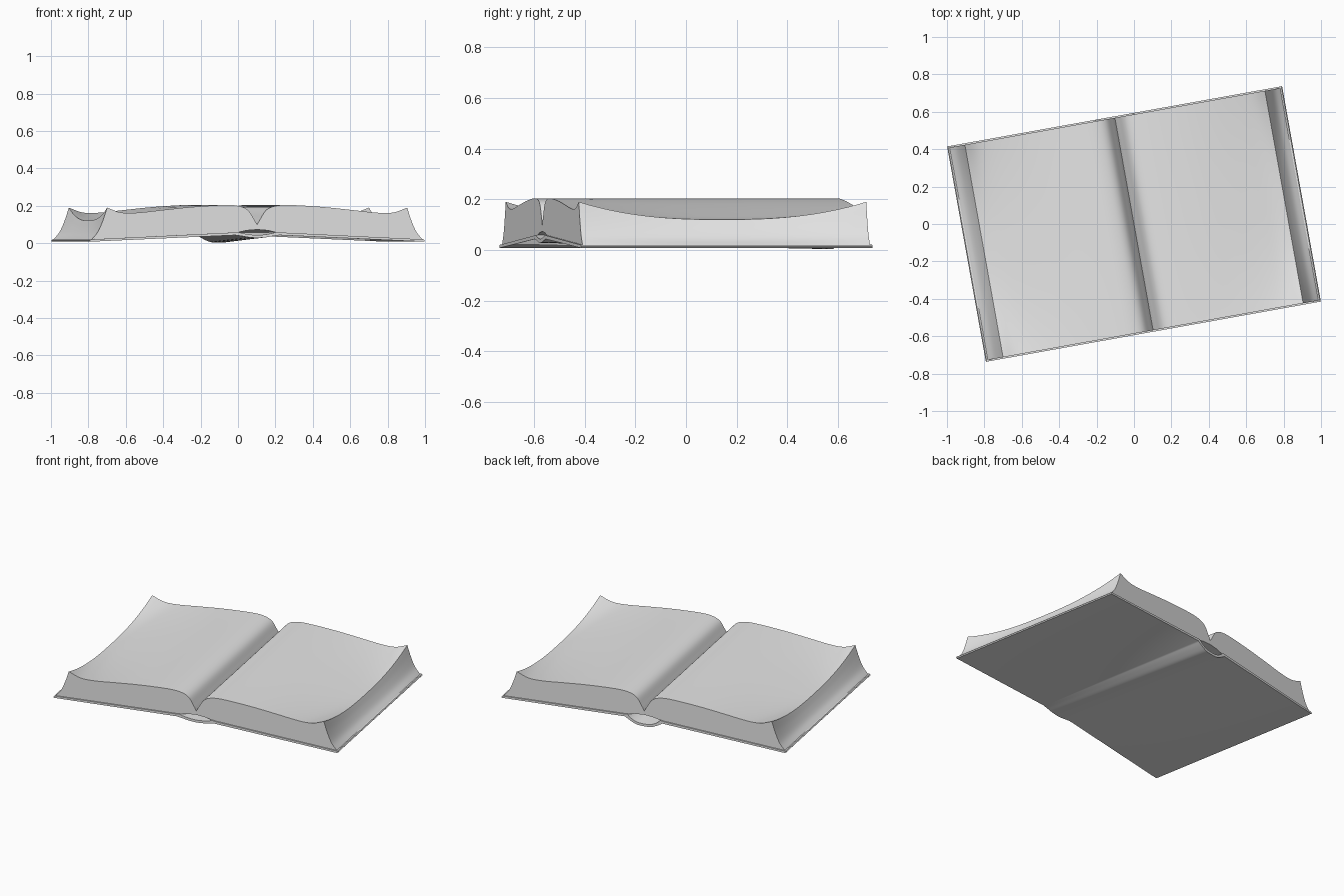
import bpy
import bmesh
import math
from mathutils import Vector

if "Cube" in bpy.data.objects:
    bpy.data.objects.remove(bpy.data.objects["Cube"])

TURN = math.radians(10.2)
HALF_DEPTH = 0.585

paper = bpy.data.materials.new("plain light grey")
paper.use_nodes = True
GREY = (0.8, 0.8, 0.8, 1)
paper.diffuse_color = GREY
paper.node_tree.nodes["Principled BSDF"].inputs["Base Color"].default_value = GREY


def smooth_path(points, steps=5):
    """Catmull-Rom curve through a few profile points."""
    p = [Vector(q) for q in points]
    p = [2 * p[0] - p[1]] + p + [2 * p[-1] - p[-2]]
    out = []
    for a, b, c, d in zip(p, p[1:], p[2:], p[3:]):
        for i in range(steps):
            t = i / steps
            out.append(0.5 * (2 * b + (c - a) * t + (2 * a - 5 * b + 4 * c - d) * t * t
                              + (3 * b - a - 3 * c + d) * t ** 3))
    return out + [p[-2]]


def loft(name, section, half_depth, stations=32):
    """Closed solid swept front to back; section(t) gives the loop, t from -1 to 1."""
    bm = bmesh.new()
    rings = []
    for i in range(stations + 1):
        t = 2 * i / stations - 1
        rings.append([bm.verts.new((u, t * half_depth, z)) for u, z in section(t)])
    n = len(rings[0])
    for r, s in zip(rings, rings[1:]):
        for j in range(n):
            k = (j + 1) % n
            bm.faces.new((r[j], r[k], s[k], s[j]))
    bm.faces.new(rings[0])
    bm.faces.new(rings[-1])
    bmesh.ops.recalc_face_normals(bm, faces=bm.faces)
    mesh = bpy.data.meshes.new(name)
    bm.to_mesh(mesh)
    bm.free()
    obj = bpy.data.objects.new(name, mesh)
    bpy.context.collection.objects.link(obj)
    obj.data.materials.append(paper)
    obj.rotation_euler.z = TURN
    bpy.ops.object.select_all(action='DESELECT')
    obj.select_set(True)
    bpy.context.view_layer.objects.active = obj
    bpy.ops.object.shade_smooth_by_angle(angle=math.radians(35))
    return obj


def mirrored(half):
    """Half outline from the centre top to the centre bottom, closed on the other side."""
    return [tuple(p) for p in half] + [(-p[0], p[1]) for p in reversed(half[1:-1])]


# Page profile from the gutter to the rim: (across, height at ends, height halfway)
PAGE = [(0, .098, .098), (.018, .13, .13), (.05, .177, .177), (.1, .199, .199),
        (.18, .204, .203), (.35, .194, .19), (.5, .179, .168), (.65, .163, .142),
        (.74, .164, .127), (.815, .19, .12)]
FORE_EDGE = [(.815, 1), (.838, .6), (.865, .25), (.9, 0)]
ARCH = [(.9, .018), (.11, .056), (.06, .068), (0, .073)]


def page_section(t):
    w = abs(t) ** 2.5
    top = smooth_path([(u, mid + (end - mid) * w) for u, end, mid in PAGE])
    rim = top[-1][1]
    edge = smooth_path([(u, .018 + (rim - .018) * f) for u, f in FORE_EDGE])
    under = [Vector(p) for p in ARCH]
    return mirrored(top + edge[1:] + under[1:])


# Boards rise to the spine, which bows down further at the back
def cover_section(t):
    drop = .0125 * (1 + t)
    inside = smooth_path([(0, .043 - drop), (.04, .046 - drop), (.08, .053 - drop * .6),
                          (.105, .06)], 4)
    outside = smooth_path([(.12, .043), (.085, .038 - drop * .6), (.045, .031 - drop),
                           (0, .028 - drop)], 4)
    boards = [Vector(p) for p in [(.13, .057), (.905, .02), (.91, .014), (.905, .008)]]
    return mirrored(inside + boards + outside)


loft("page_block", page_section, HALF_DEPTH - .008)
loft("cover", cover_section, HALF_DEPTH)
